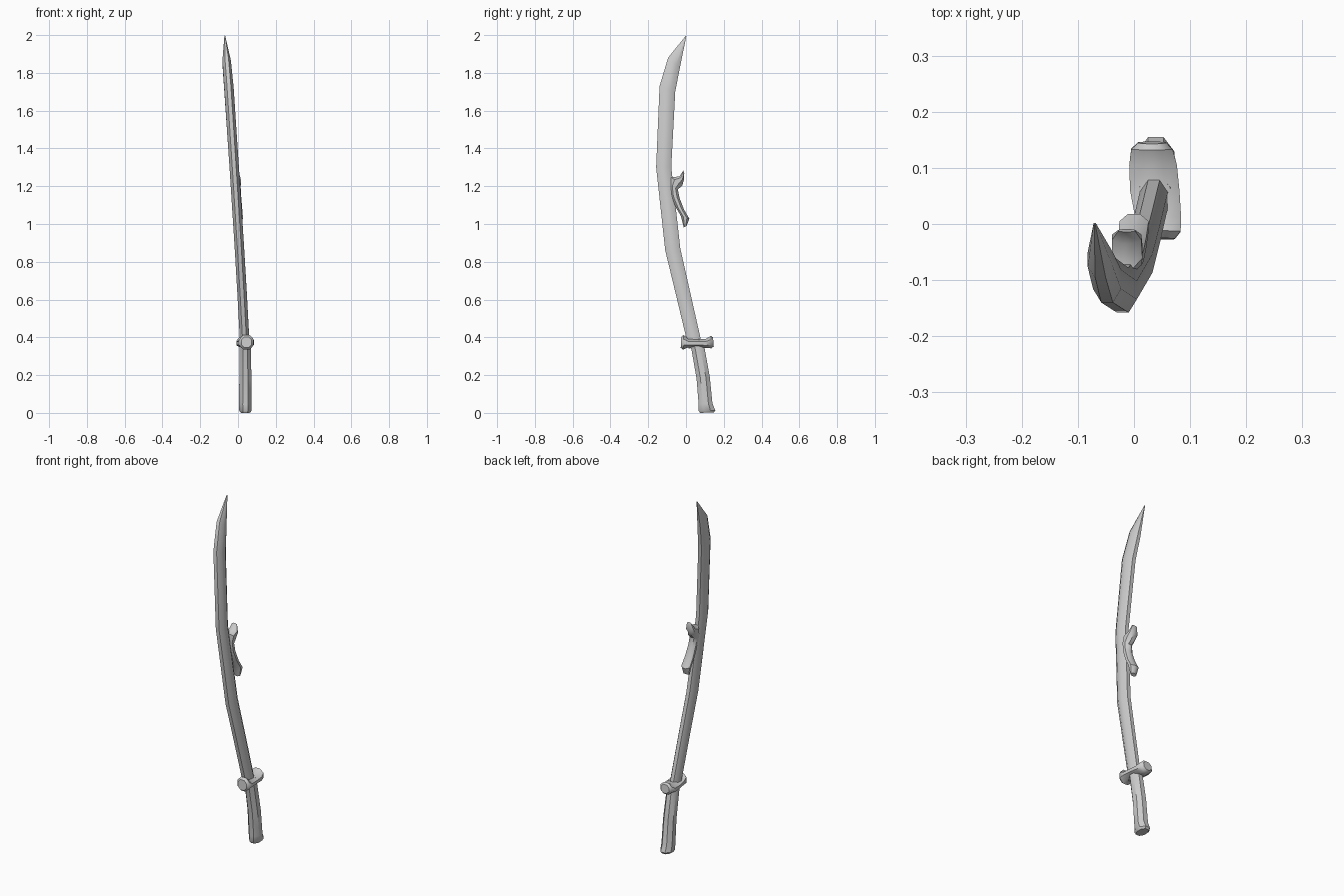
import bpy, bmesh, math
from mathutils import Vector


def loft(name, sections, sides=8, angle=40):
    """Skin ovals; each section is (front y, front z, back y, back z, centre x, width)."""
    bm = bmesh.new()
    rings = []
    k = 1 / math.cos(math.pi / sides)
    for ya, za, yb, zb, cx, w in sections:
        a, b = Vector((cx, ya, za)), Vector((cx, yb, zb))
        mid, half = (a + b) / 2, (b - a) / 2 * k
        ring = []
        for i in range(sides):
            t = 2 * math.pi * (i + 0.5) / sides
            ring.append(bm.verts.new(mid + half * math.cos(t)
                                     + Vector((w / 2 * k * math.sin(t), 0, 0))))
        rings.append(ring)
    for r, s in zip(rings, rings[1:]):
        for i in range(sides):
            j = (i + 1) % sides
            bm.faces.new((r[i], r[j], s[j], s[i]))
    bm.faces.new(rings[0][::-1])
    bm.faces.new(rings[-1])
    bmesh.ops.recalc_face_normals(bm, faces=bm.faces)
    mesh = bpy.data.meshes.new(name)
    bm.to_mesh(mesh)
    bm.free()
    obj = bpy.data.objects.new(name, mesh)
    bpy.context.collection.objects.link(obj)
    bpy.context.view_layer.objects.active = obj
    obj.select_set(True)
    bpy.ops.object.shade_smooth_by_angle(angle=math.radians(angle))
    obj.select_set(False)
    return obj


# Curved blade, leaning to -x, with a slanted point
loft("blade", [
    (0.015, 0.34, 0.085, 0.36, 0.037, 0.05),
    (-0.052, 0.62, 0.023, 0.635, 0.022, 0.05),
    (-0.11, 0.86, -0.03, 0.87, 0.008, 0.05),
    (-0.158, 1.30, -0.078, 1.30, -0.020, 0.05),
    (-0.140, 1.73, -0.057, 1.70, -0.048, 0.05),
    (-0.095, 1.88, -0.032, 1.83, -0.060, 0.045),
    (0.000, 1.998, 0.002, 1.995, -0.070, 0.004),
])

# Handle with a slightly flared, rounded butt
loft("handle", [
    (0.075, 0.0, 0.148, 0.003, 0.039, 0.05),
    (0.067, 0.012, 0.155, 0.014, 0.039, 0.066),
    (0.067, 0.045, 0.140, 0.05, 0.039, 0.067),
    (0.056, 0.18, 0.126, 0.19, 0.039, 0.064),
    (0.030, 0.33, 0.098, 0.345, 0.038, 0.06),
    (0.018, 0.38, 0.085, 0.39, 0.037, 0.055),
])

# Guard: oval bar lofted front to back, thicker at both ends
loft("guard", [
    (-0.028, 0.345, -0.025, 0.402, 0.045, 0.055),
    (-0.015, 0.335, -0.012, 0.413, 0.045, 0.076),
    (0.012, 0.347, 0.012, 0.392, 0.043, 0.082),
    (0.060, 0.348, 0.060, 0.390, 0.037, 0.088),
    (0.105, 0.343, 0.105, 0.392, 0.034, 0.085),
    (0.135, 0.342, 0.132, 0.408, 0.032, 0.074),
    (0.147, 0.352, 0.143, 0.400, 0.032, 0.05),
])

# Forked hook on the back of the blade
loft("blade_hook", [
    (-0.014, 1.283, -0.009, 1.270, -0.013, 0.030),
    (-0.035, 1.252, -0.012, 1.230, -0.013, 0.052),
    (-0.078, 1.247, -0.020, 1.203, -0.012, 0.054),
    (-0.085, 1.205, -0.043, 1.183, -0.010, 0.048),
    (-0.080, 1.150, -0.034, 1.137, -0.006, 0.046),
    (-0.055, 1.090, -0.010, 1.075, -0.003, 0.050),
    (-0.027, 1.042, 0.018, 1.028, 0.000, 0.052),
    (-0.012, 0.982, 0.003, 0.990, 0.000, 0.034),
])
